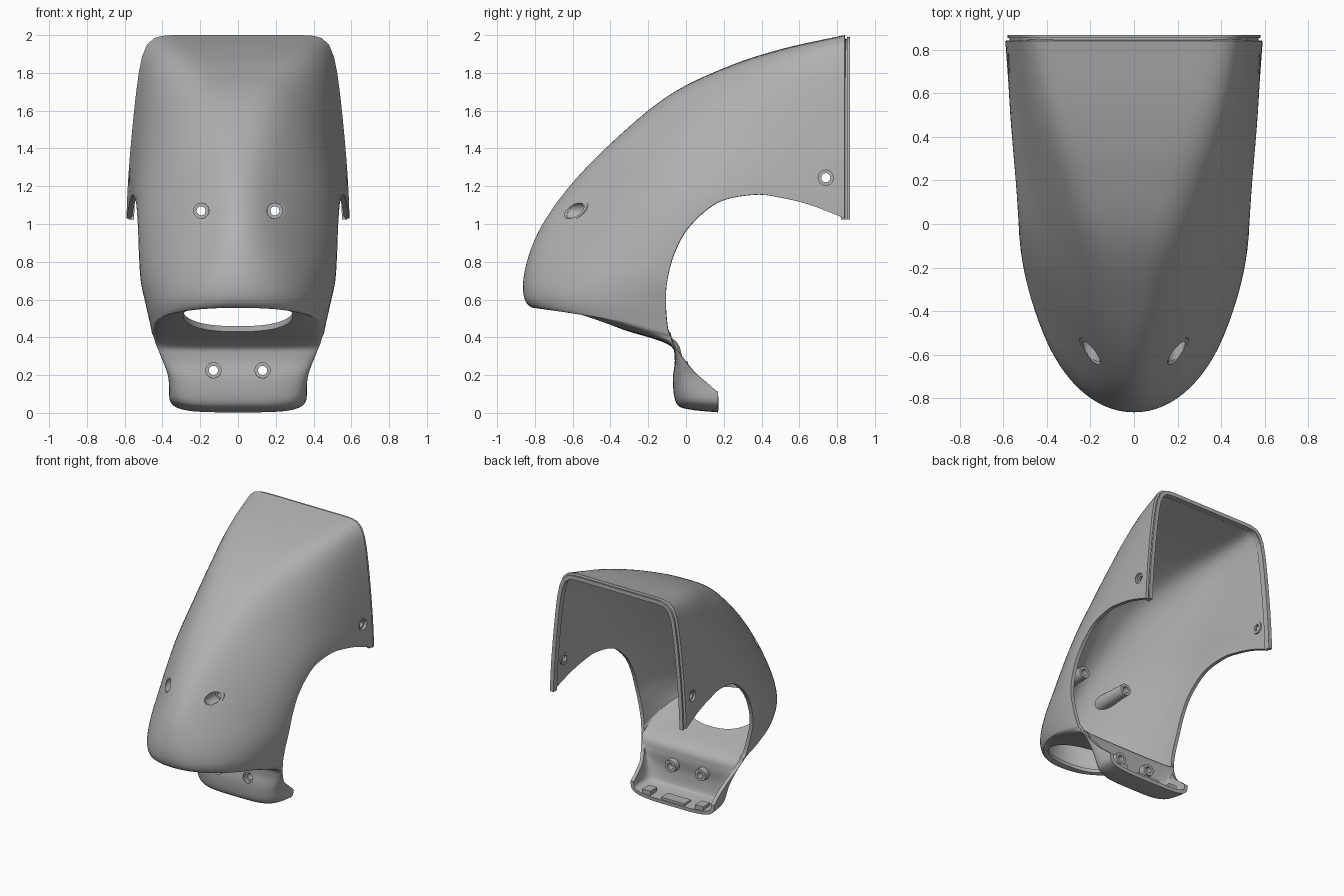
import bpy, bmesh, math
from mathutils import Vector

if "Cube" in bpy.data.objects:
    bpy.data.objects.remove(bpy.data.objects["Cube"])

grey = bpy.data.materials.new("mid_grey")
grey.use_nodes = True
COLOUR = (0.44, 0.44, 0.44, 1)
grey.diffuse_color = COLOUR
grey.node_tree.nodes["Principled BSDF"].inputs["Base Color"].default_value = COLOUR


def make_object(name, bm):
    mesh = bpy.data.meshes.new(name)
    bm.to_mesh(mesh)
    bm.free()
    mesh.materials.append(grey)
    ob = bpy.data.objects.new(name, mesh)
    bpy.context.collection.objects.link(ob)
    return ob


def activate(ob):
    bpy.ops.object.select_all(action="DESELECT")
    ob.select_set(True)
    bpy.context.view_layer.objects.active = ob


def smooth(ob, angle=35):
    activate(ob)
    bpy.ops.object.shade_smooth_by_angle(angle=math.radians(angle))


def apply_modifier(ob, kind, **settings):
    mod = ob.modifiers.new(kind.lower(), kind)
    for key, value in settings.items():
        setattr(mod, key, value)
    activate(ob)
    bpy.ops.object.modifier_apply(modifier=mod.name)


def spline(rows, steps):
    """Catmull-Rom interpolation through rows of values."""
    out = []
    for i in range(len(rows) - 1):
        a, b = rows[max(i - 1, 0)], rows[i]
        c, d = rows[i + 1], rows[min(i + 2, len(rows) - 1)]
        for k in range(steps):
            t = k / steps
            out.append([q + t / 2 * (r - p + t * (2 * p - 5 * q + 4 * r - s
                        + t * (3 * (q - r) + s - p)))
                        for p, q, r, s in zip(a, b, c, d)])
    return out + [list(rows[-1])]


def rib(row, count=28):
    """U-shaped rib from the right edge over the crest to the left edge."""
    py, pz, ey, ez, width, power, taper = row
    points = []
    for j in range(-count, count + 1):
        phi = j / count * math.pi / 2
        sn, cs = math.sin(phi), abs(math.cos(phi))
        r = (abs(sn) ** power + cs ** power) ** (1 / power)
        depth = 1 - cs / r
        x = width * sn / r * (1 - taper * (cs / r) ** 1.5)
        points.append((x, py + (ey - py) * depth, pz + (ez - pz) * depth))
    return points


def loft(name, rows, thickness):
    bm = bmesh.new()
    grid = [[bm.verts.new(p) for p in rib(row)] for row in rows]
    for a, b in zip(grid, grid[1:]):
        for j in range(len(a) - 1):
            bm.faces.new((a[j], b[j], b[j + 1], a[j + 1]))
    ob = make_object(name, bm)
    apply_modifier(ob, "SOLIDIFY", thickness=thickness, offset=-1)
    return ob


def lathe(name, origin, axis, profile, lean=(0, 0, 0), segments=32):
    """Spin a closed (radius, distance) profile; lean slants its starting end."""
    bm = bmesh.new()
    axis = Vector(axis)
    turn = axis.to_track_quat("Z", "Y")
    rings = []
    for i in range(segments):
        t = math.tau * i / segments
        ring = []
        for r, d in profile:
            p = turn @ Vector((r * math.cos(t), r * math.sin(t), d))
            if d == 0:
                p += axis * p.dot(Vector(lean))
            ring.append(bm.verts.new(Vector(origin) + p))
        rings.append(ring)
    for i, a in enumerate(rings):
        b = rings[(i + 1) % segments]
        for j in range(len(profile)):
            k = (j + 1) % len(profile)
            bm.faces.new((a[j], b[j], b[k], a[k]))
    bmesh.ops.recalc_face_normals(bm, faces=bm.faces)
    smooth(make_object(name, bm))


def prism(name, outline, z0, z1):
    bm = bmesh.new()
    face = bm.faces.new([bm.verts.new((x, y, z0)) for x, y in outline])
    top = bmesh.ops.extrude_face_region(bm, geom=[face])["geom"]
    verts = [v for v in top if isinstance(v, bmesh.types.BMVert)]
    bmesh.ops.translate(bm, verts=verts, vec=(0, 0, z1 - z0))
    bmesh.ops.recalc_face_normals(bm, faces=bm.faces)
    return make_object(name, bm)


def cut(target, cutter):
    apply_modifier(target, "BOOLEAN", object=cutter, operation="DIFFERENCE", solver="EXACT")
    bpy.data.objects.remove(cutter)


def drill(target, origin, axis, radius, length):
    bm = bmesh.new()
    bmesh.ops.create_cone(bm, cap_ends=True, segments=32, radius1=radius,
                          radius2=radius, depth=length)
    turn = Vector(axis).to_track_quat("Z", "Y")
    for v in bm.verts:
        v.co = Vector(origin) + turn @ v.co
    cut(target, make_object("drill_cutter", bm))


# Main shell: crest y, crest z, edge y, edge z, half width, squareness, taper
stations = [
    (.84, 2, .84, 1.03, .59, 13, .15),
    (.5, 1.925, .66, 1.1, .577, 8, .22),
    (.2, 1.825, .5, 1.14, .567, 5, .32),
    (-.1, 1.675, .36, 1.155, .556, 3.5, .42),
    (-.4, 1.425, .17, 1.115, .54, 2.6, .45),
    (-.62, 1.195, .02, .99, .53, 2.1, .42),
    (-.77, .98, -.06, .85, .525, 2, .36),
    (-.845, .79, -.1, .7, .515, 2, .18),
    (-.862, .64, -.107, .58, .49, 2.1, .06),
    (-.82, .56, -.1, .47, .465, 2.2, .03),
    (-.7, .555, -.09, .42, .455, 2.4, .02),
    (-.35, .445, -.08, .4, .445, 2.6, .02),
    (-.1, .365, -.07, .37, .437, 3, .02),
    (-.06, .29, -.03, .31, .412, 4, .02),
    (-.07, .17, .04, .22, .375, 4, .02),
    (-.05, .05, .11, .16, .365, 4, .02),
    (.02, .018, .15, .125, .365, 4, .02),
    (.17, .003, .17, .11, .365, 4, .02),
]
shell = loft("shell", spline(stations, 6), .028)

# Opening under the nose
outline = []
for i in range(64):
    t = math.tau * i / 64
    c, s = math.cos(t), math.sin(t)
    r = (abs(c) ** 2.3 + abs(s) ** 2.3) ** (1 / 2.3)
    outline.append((.29 * c / r, -.535 + .235 * s / r))
cut(shell, prism("opening_cutter", outline, .3, .7))

# Screw holes and the hollow bosses behind them
for side, label in ((1, "left"), (-1, "right")):
    drill(shell, (side * .195, -.6, 1.07), (0, 1, 0), .041, .4)
    lathe(label + "_front_boss", (side * .195, -.585, 1.07), (0, 1, 0),
          [(.04, 0), (.055, 0), (.046, .26), (.024, .26), (.024, .08), (.04, .08)],
          lean=(side * .9, 0, .7))
    drill(shell, (side * .13, -.05, .225), (0, 1, 0), .041, .16)
    lathe(label + "_lower_boss", (side * .13, -.06, .225), (0, 1, 0),
          [(.04, 0), (.05, 0), (.046, .07), (.024, .07), (.024, .025), (.04, .025)])
    drill(shell, (side * .58, .74, 1.245), (1, 0, 0), .041, .16)
    lathe(label + "_side_boss", (side * .575, .74, 1.245), (-side, 0, 0),
          [(.04, 0), (.05, 0), (.046, .035), (.024, .035), (.024, .018), (.04, .018)])
smooth(shell)

# Stepped joint along the rear opening
for name, y0, y1, inset, wall in (("rear_neck", .82, .86, .02, .02),
                                  ("rear_lip", .853, .867, .01, .03)):
    rows = [(y, 2 - inset, y, 1.025, .59 - inset, 13, .15) for y in (y1, y0)]
    smooth(loft(name, rows, wall))

# Locating pads on the foot
for name, x, half, top in (("centre_pad", 0, .1, .05), ("left_pad", .23, .035, .07),
                           ("right_pad", -.23, .035, .07)):
    prism(name, [(x - half, .08), (x + half, .08), (x + half, .165), (x - half, .165)],
          .02, top)
